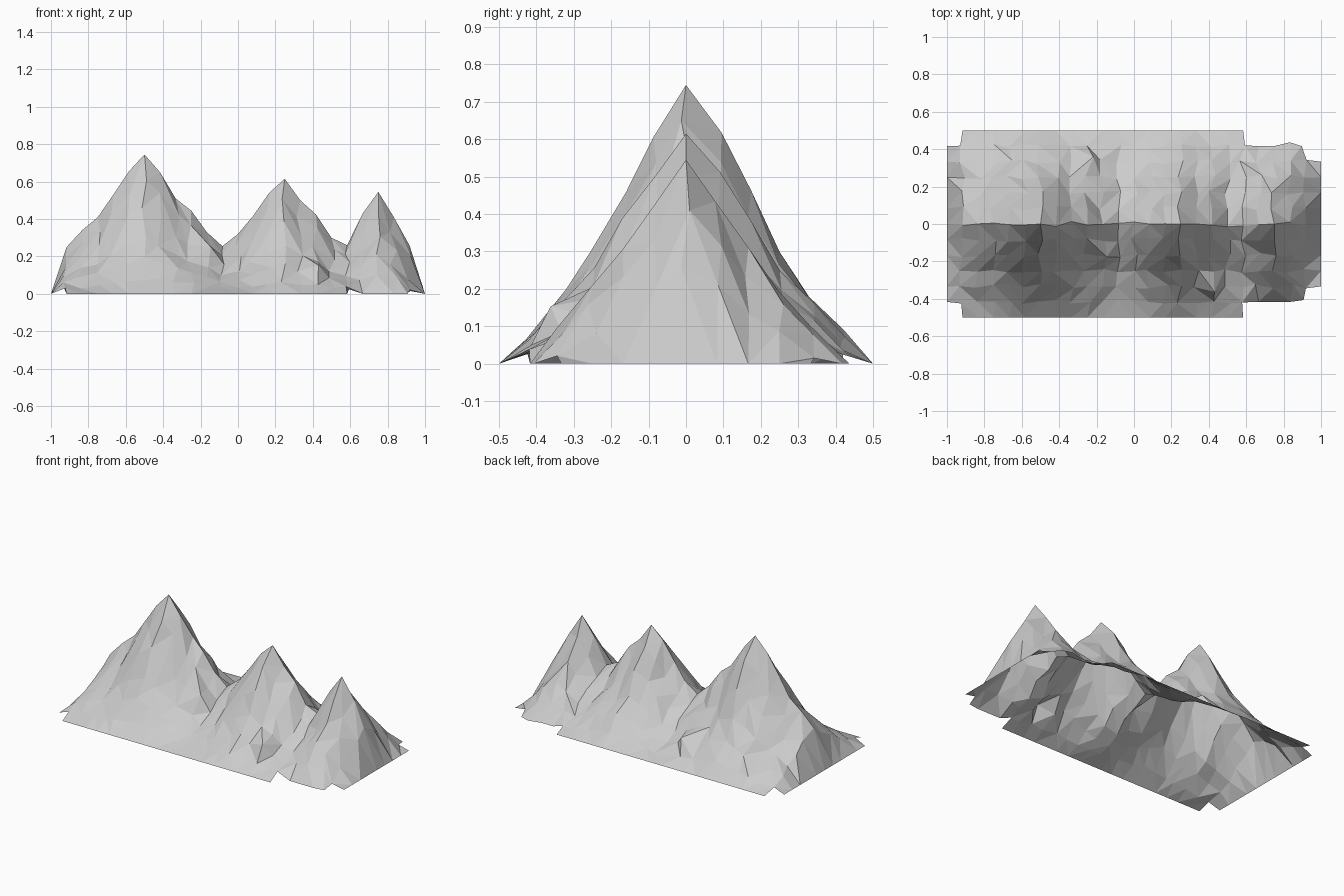
import bpy
import random
from mathutils import Vector

cube = bpy.data.objects.get("Cube")
if cube:
    bpy.data.objects.remove(cube, do_unlink=True)

random.seed(7)
STEP = 1 / 12

# Heights of the crest from right end to left end, one per grid column
CREST = [0, .25, .34, .41, .53, .655, .745, .65, .51, .445, .33, .255, .32,
         .42, .54, .615, .50, .425, .30, .26, .43, .545, .41, .26, 0]
# Fall-off from crest to foot, one per grid row
WIDE = [1, .82, .615, .405, .255, .11, 0]
NARROW = [1, .78, .565, .375, .19, .02, 0]
SHOULDER = [1, .82, .54, .3, .06, .02, 0]
PEAKS = (6, 15, 21)
SMALL_START = 19

# Protruding crags and uneven foot: (column, row) -> offset
CRAGS = {
    (17, -4): (.03, -.02, .05),
    (10, -2): (.03, -.01, .04),
    (9, 4): (.03, .02, .02),
    (22, 5): (0, .02, 0),
    (23, 5): (-.02, 0, 0),
    (23, -5): (-.01, .01, 0),
}

rock = bpy.data.materials.new("grey rock")
rock.use_nodes = True
rock.diffuse_color = (.6, .6, .6, 1)
bsdf = rock.node_tree.nodes["Principled BSDF"]
bsdf.inputs["Base Color"].default_value = (.6, .6, .6, 1)
bsdf.inputs["Roughness"].default_value = .9


def foot_row(col):
    """Outermost row of the ground outline around a column."""
    if col == 24:
        return 4
    if col > SMALL_START or col == 0:
        return 5
    return 6


def fall_off(col):
    if col == 23:
        return SHOULDER
    return NARROW if col > SMALL_START else WIDE


def ground_point(col, row):
    p = Vector((col * STEP - 1, row * STEP, CREST[col] * fall_off(col)[abs(row)]))
    crag = Vector(CRAGS.get((col, row), (0, 0, 0)))
    if abs(row) >= foot_row(col):
        p.z = 0
        return p + crag
    if col in (0, 24):
        return p
    if row == 0:
        # The crest wanders a little, but summits stay centred
        if col not in PEAKS:
            p.y += random.uniform(-.015, .015)
        return p
    p.x += random.uniform(-.02, .02)
    p.y += random.uniform(-.012, .012)
    p.z = max(.006, p.z + random.uniform(-.01, .01))
    return p + crag


points = {(c, r): ground_point(c, r) for c in range(25) for r in range(-6, 7)}


def mountain(name, first, last):
    """Open faceted shell over a range of grid columns."""
    index, verts, faces = {}, [], []

    def vert(key):
        if key not in index:
            index[key] = len(verts)
            verts.append(points[key])
        return index[key]

    for c in range(first, last):
        reach = min(foot_row(c), foot_row(c + 1))
        for r in range(-reach, reach):
            a, b, d, e = [vert(k) for k in
                          ((c, r), (c + 1, r), (c + 1, r + 1), (c, r + 1))]
            # Random diagonals give the broken rock facets
            if random.random() < .5:
                faces += [(a, b, d), (a, d, e)]
            else:
                faces += [(a, b, e), (b, d, e)]
    mesh = bpy.data.meshes.new(name)
    mesh.from_pydata(verts, [], faces)
    mesh.materials.append(rock)
    mesh.update()
    obj = bpy.data.objects.new(name, mesh)
    bpy.context.collection.objects.link(obj)


mountain("tall_mountain", 0, 11)
mountain("middle_mountain", 11, SMALL_START)
mountain("small_mountain", SMALL_START, 24)
